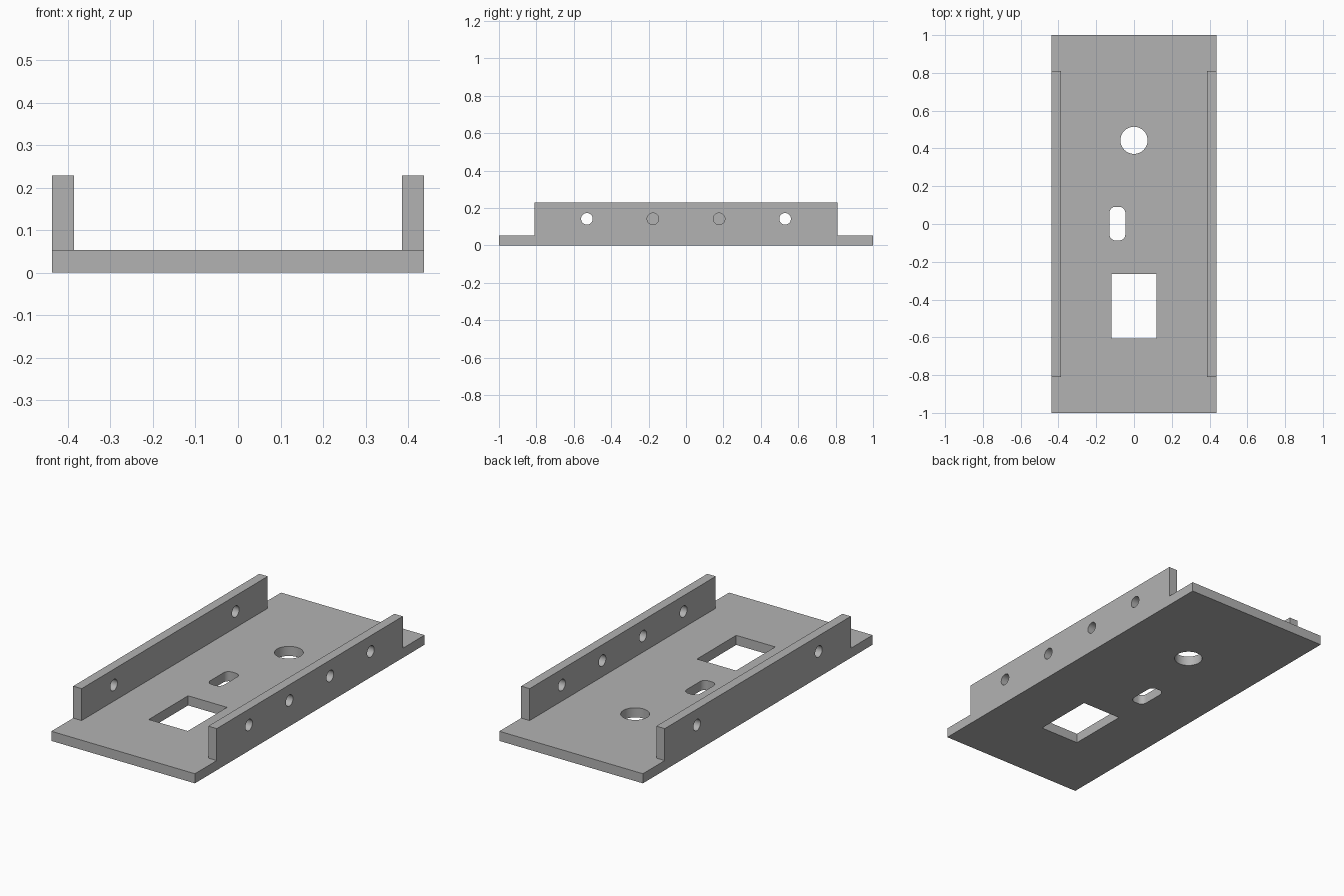
import bpy, bmesh, math
from mathutils import Matrix, Vector

cube = bpy.data.objects.get("Cube")
if cube:
    bpy.data.objects.remove(cube, do_unlink=True)

HALF_W, HALF_L = 0.4375, 1.0
PLATE, HEIGHT = 0.053, 0.229
RAIL_IN, RAIL_L = 0.386, 0.81

grey = bpy.data.materials.new("plain_grey")
grey.use_nodes = True
colour = (0.45, 0.45, 0.45, 1)
grey.diffuse_color = colour
grey.node_tree.nodes["Principled BSDF"].inputs["Base Color"].default_value = colour


def prism(name, outline, depth, matrix):
    """Extrude a flat outline by depth along local z, then place it."""
    bm = bmesh.new()
    face = bm.faces.new([bm.verts.new((a, b, 0)) for a, b in outline])
    ext = bmesh.ops.extrude_face_region(bm, geom=[face])["geom"]
    verts = [v for v in ext if isinstance(v, bmesh.types.BMVert)]
    bmesh.ops.translate(bm, verts=verts, vec=(0, 0, depth))
    bmesh.ops.transform(bm, verts=bm.verts, matrix=matrix)
    bmesh.ops.recalc_face_normals(bm, faces=bm.faces)
    mesh = bpy.data.meshes.new(name)
    bm.to_mesh(mesh)
    bm.free()
    mesh.materials.append(grey)
    obj = bpy.data.objects.new(name, mesh)
    bpy.context.collection.objects.link(obj)
    return obj


def rounded(w, h, r=0.0, steps=8):
    """Outline of a rectangle of half sizes w, h with corner radius r."""
    if r == 0:
        return [(w, h), (-w, h), (-w, -h), (w, -h)]
    pts = []
    for i, (sx, sy) in enumerate([(1, 1), (-1, 1), (-1, -1), (1, -1)]):
        for k in range(steps + 1):
            a = (i + k / steps) * math.pi / 2
            pts.append((sx * (w - r) + r * math.cos(a), sy * (h - r) + r * math.sin(a)))
    return pts


def circle(r, n=48):
    return [(r * math.cos(2 * math.pi * k / n), r * math.sin(2 * math.pi * k / n))
            for k in range(n)]


def along_x(x, y=0, z=0):
    """Local x, y, z become world y, z, x."""
    return Matrix.Translation((x, y, z)) @ Matrix(
        ((0, 0, 1, 0), (1, 0, 0, 0), (0, 1, 0, 0), (0, 0, 0, 1)))


# Stepped side profile across the full width
half = [(HALF_L, 0), (HALF_L, PLATE), (RAIL_L, PLATE), (RAIL_L, HEIGHT)]
profile = half + [(-y, z) for y, z in reversed(half)]
body = prism("channel_bracket", profile, 2 * HALF_W, along_x(-HALF_W))

# Trough between the two rails
cutters = [prism("trough_cutter", rounded(RAIL_IN, 1.1), 0.4,
                 Matrix.Translation((0, 0, PLATE)))]

# Openings in the plate: window, slot and round hole
for name, outline, x, y in [("window_cutter", rounded(0.119, 0.171), 0, -0.436),
                            ("slot_cutter", rounded(0.042, 0.089, 0.032), -0.088, 0.002),
                            ("round_cutter", circle(0.072), 0, 0.443)]:
    cutters.append(prism(name, outline, 0.2, Matrix.Translation((x, y, -0.1))))

# Screw holes: four in the +x rail, the outer two in the -x rail
for x, spots in [(0.3, (-0.53, -0.177, 0.177, 0.53)), (-0.5, (-0.53, 0.53))]:
    for y in spots:
        cutters.append(prism("screw_cutter", circle(0.031, 32), 0.2, along_x(x, y, 0.142)))

for cutter in cutters:
    mod = body.modifiers.new(cutter.name, 'BOOLEAN')
    mod.operation = 'DIFFERENCE'
    mod.solver = 'EXACT'
    mod.object = cutter

# Bake the cuts and drop the cutters
bpy.context.view_layer.update()
result = bpy.data.meshes.new_from_object(
    body.evaluated_get(bpy.context.evaluated_depsgraph_get()))
body.modifiers.clear()
body.data = result
for cutter in cutters:
    bpy.data.objects.remove(cutter, do_unlink=True)

# Smooth hole walls, sharp edges elsewhere
bpy.ops.object.select_all(action='DESELECT')
body.select_set(True)
bpy.context.view_layer.objects.active = body
bpy.ops.object.shade_smooth_by_angle(angle=math.radians(30))
